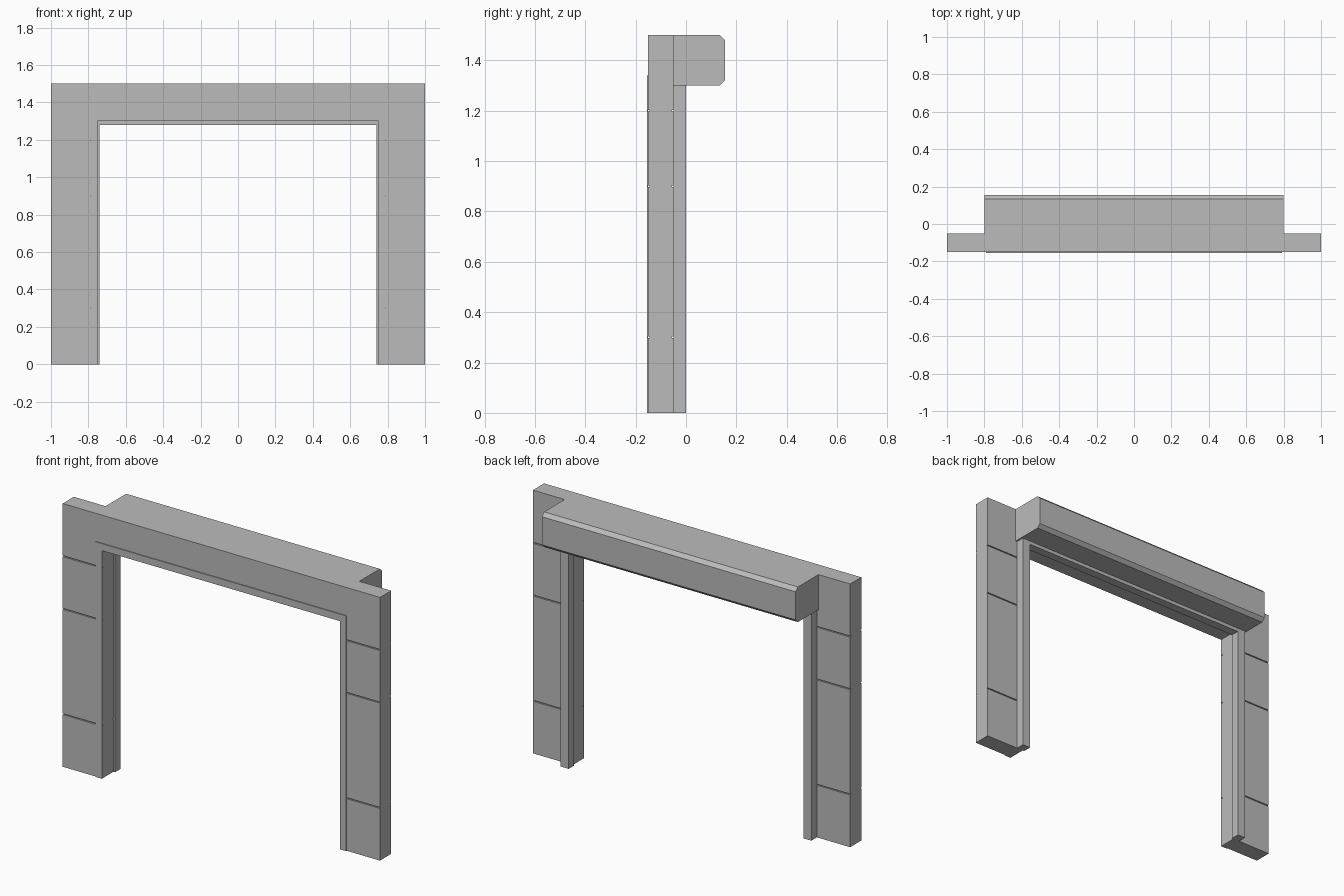
import bpy
import bmesh
from mathutils import Vector

cube = bpy.data.objects.get("Cube")
if cube:
    bpy.data.objects.remove(cube, do_unlink=True)

# One plain grey for the whole frame
grey = bpy.data.materials.new("concrete_grey")
grey.use_nodes = True
colour = (0.5, 0.5, 0.5, 1)
grey.diffuse_color = colour
grey.node_tree.nodes["Principled BSDF"].inputs["Base Color"].default_value = colour


def finish(name, bm):
    bmesh.ops.recalc_face_normals(bm, faces=bm.faces)
    mesh = bpy.data.meshes.new(name)
    bm.to_mesh(mesh)
    bm.free()
    mesh.materials.append(grey)
    obj = bpy.data.objects.new(name, mesh)
    bpy.context.collection.objects.link(obj)
    return obj


def extrude_x(name, profile, x0, x1):
    """Extrude a (y, z) outline from x0 to x1."""
    bm = bmesh.new()
    face = bm.faces.new([bm.verts.new((x0, y, z)) for y, z in profile])
    ext = bmesh.ops.extrude_face_region(bm, geom=[face])["geom"]
    verts = [v for v in ext if isinstance(v, bmesh.types.BMVert)]
    bmesh.ops.translate(bm, verts=verts, vec=Vector((x1 - x0, 0, 0)))
    return finish(name, bm)


def box_outline(y0, y1, z0, z1):
    return [(y0, z0), (y1, z0), (y1, z1), (y0, z1)]


FRONT, BACK, TOP, LINTEL = -0.15, -0.05, 1.5, 1.3
JOINTS, GAP, DEPTH = (0.3, 0.9, 1.2), 0.003, 0.006


def wall_edge(y, inward):
    """Upright edge of the wall section with a notch at each block joint."""
    points = [(y, 0)]
    for z in JOINTS:
        points += [(y, z - GAP), (y + inward, z - GAP),
                   (y + inward, z + GAP), (y, z + GAP)]
    return points + [(y, LINTEL)]


# Walls with block joints, front trim and rear guide rail on both sides
wall = wall_edge(BACK, -DEPTH) + wall_edge(FRONT, DEPTH)[::-1]
for side, s in (("left", 1), ("right", -1)):
    extrude_x(side + "_wall", wall, s * 0.75, s)
    extrude_x(side + "_trim", box_outline(-0.155, FRONT, 0, LINTEL), s * 0.75, s * 0.79)
    extrude_x(side + "_guide_rail", box_outline(BACK, 0, 0, LINTEL), s * 0.74, s * 0.79)

# Lintel with its trim and rear stop
extrude_x("lintel", box_outline(FRONT, BACK, LINTEL, TOP), -1, 1)
extrude_x("lintel_trim", box_outline(-0.155, FRONT, LINTEL, 1.34), -0.79, 0.79)
extrude_x("lintel_stop", box_outline(BACK, 0, 1.28, LINTEL), -0.74, 0.74)

# Shutter housing behind the lintel, rear edges chamfered
housing = [(BACK, LINTEL), (0.135, LINTEL), (0.155, LINTEL + 0.02),
           (0.155, TOP - 0.02), (0.135, TOP), (BACK, TOP)]
extrude_x("shutter_housing", housing, -0.8, 0.8)
